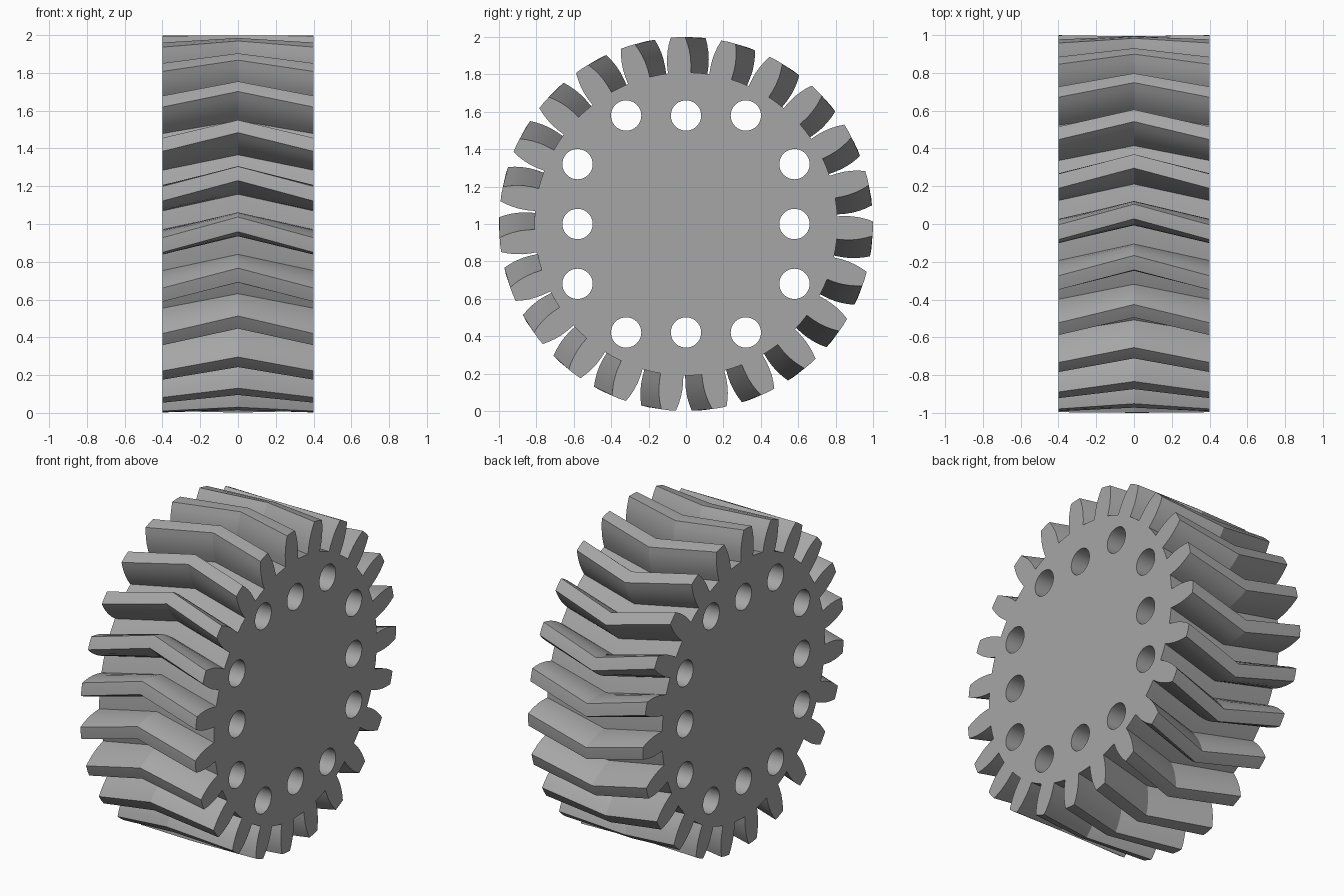
import bpy, bmesh, math

if "Cube" in bpy.data.objects:
    bpy.data.objects.remove(bpy.data.objects["Cube"])

TEETH = 23
PITCH = 2 * math.pi / TEETH
HALF_WIDTH = 0.4
FACE_ANGLE = math.radians(-2.5)   # tooth direction on the end faces, clockwise from the top
MID_ANGLE = math.radians(3.8)     # tooth direction on the middle plane
# half tooth: (radius, half thickness), from root to tip
FLANK = [(0.81, 0.061), (0.85, 0.0635), (0.89, 0.063), (0.93, 0.058), (0.965, 0.050), (0.999, 0.039)]

grey = bpy.data.materials.new("steel_grey")
grey.diffuse_color = (0.38, 0.38, 0.38, 1)
grey.use_nodes = True
grey.node_tree.nodes["Principled BSDF"].inputs["Base Color"].default_value = grey.diffuse_color


def gear_outline(turn):
    """Points (y, z) around the gear, turned clockwise from the top."""
    half = [(r, math.asin(w / r)) for r, w in FLANK]
    tooth = [(r, -a) for r, a in half] + [(1.0, 0)] + [(r, a) for r, a in reversed(half)]
    tooth.append((0.81, PITCH / 2))
    pts = []
    for i in range(TEETH):
        for r, a in tooth:
            t = turn + i * PITCH + a
            pts.append((r * math.sin(t), 1 + r * math.cos(t)))
    return pts


# Herringbone gear body: three outlines joined by side faces
bm = bmesh.new()
rings = []
for x, turn in ((-HALF_WIDTH, FACE_ANGLE), (0, MID_ANGLE), (HALF_WIDTH, FACE_ANGLE)):
    rings.append([bm.verts.new((x, y, z)) for y, z in gear_outline(turn)])
for a, b in zip(rings, rings[1:]):
    for i in range(len(a)):
        j = (i + 1) % len(a)
        bm.faces.new((a[i], a[j], b[j], b[i]))
bm.faces.new(rings[0])
bm.faces.new(rings[-1])
bmesh.ops.recalc_face_normals(bm, faces=bm.faces)
mesh = bpy.data.meshes.new("herringbone_gear")
bm.to_mesh(mesh)
bm.free()
gear = bpy.data.objects.new("herringbone_gear", mesh)
bpy.context.collection.objects.link(gear)
mesh.materials.append(grey)

# Twelve through holes, three along each side of a square
bm = bmesh.new()
for s in (-1, 1):
    for k in (-0.32, 0, 0.32):
        for y, z in ((k, 0.58 * s), (0.58 * s, k)):
            ring = [(y + 0.081 * math.cos(t), 1 + z + 0.081 * math.sin(t))
                    for t in (2 * math.pi * n / 40 for n in range(40))]
            low = [bm.verts.new((-0.6, p, q)) for p, q in ring]
            high = [bm.verts.new((0.6, p, q)) for p, q in ring]
            bm.faces.new(low)
            bm.faces.new(high)
            for n in range(40):
                m = (n + 1) % 40
                bm.faces.new((low[n], low[m], high[m], high[n]))
bmesh.ops.recalc_face_normals(bm, faces=bm.faces)
cut_mesh = bpy.data.meshes.new("hole_cutter")
bm.to_mesh(cut_mesh)
bm.free()
cut_mesh.materials.append(grey)
cutter = bpy.data.objects.new("hole_cutter", cut_mesh)
bpy.context.collection.objects.link(cutter)
cutter.hide_render = True

cut = gear.modifiers.new("holes", 'BOOLEAN')
cut.operation = 'DIFFERENCE'
cut.solver = 'EXACT'
cut.object = cutter
bpy.context.view_layer.objects.active = gear
gear.select_set(True)
bpy.ops.object.modifier_apply(modifier=cut.name)
bpy.data.objects.remove(cutter)

# Smooth flanks and hole walls, sharp bend and rims
bpy.ops.object.shade_smooth_by_angle(angle=math.radians(20))
